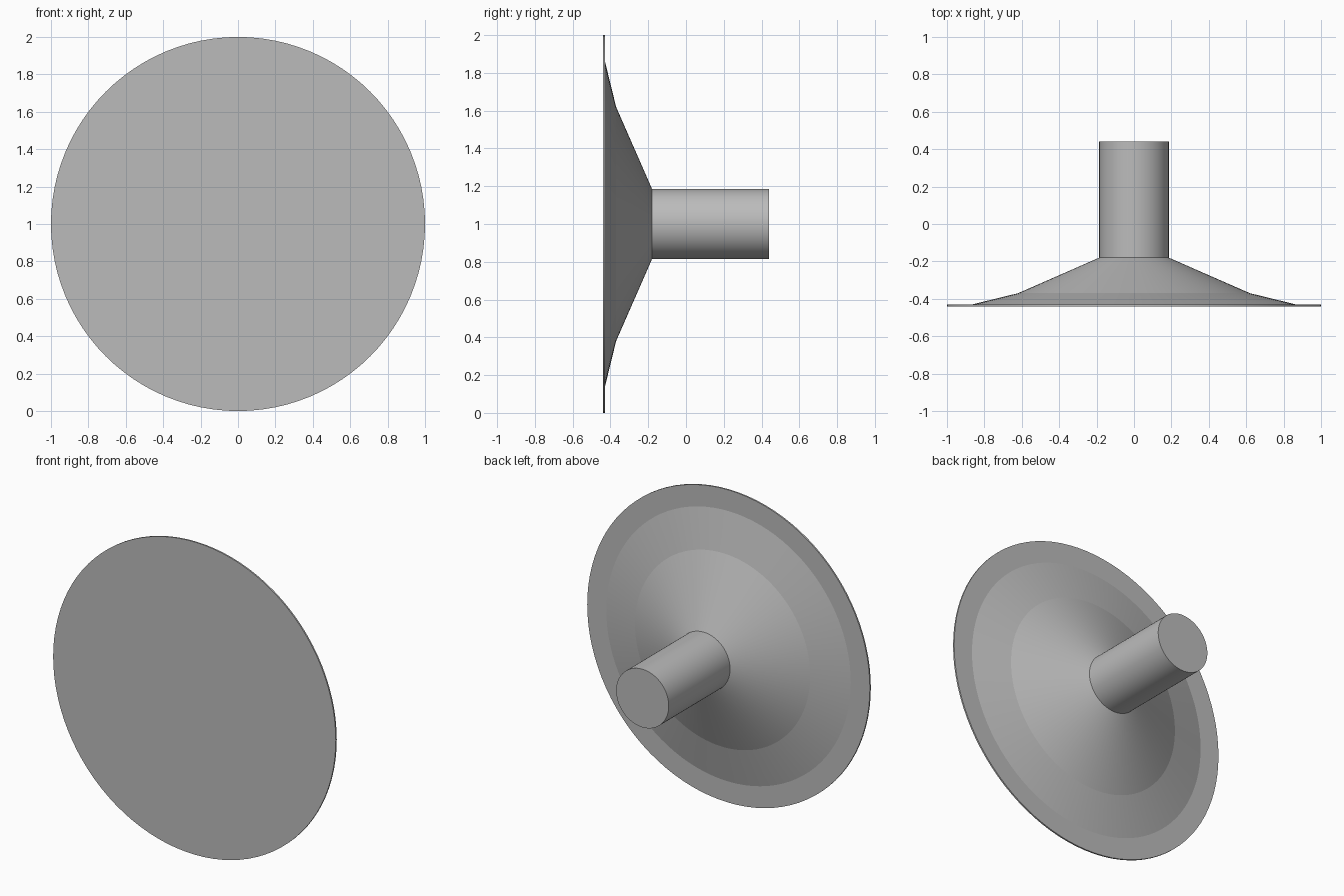
import bpy, bmesh, math
from mathutils import Matrix, Vector

if "Cube" in bpy.data.objects:
    bpy.data.objects.remove(bpy.data.objects["Cube"], do_unlink=True)

SEGMENTS = 96

grey = bpy.data.materials.new("plain grey")
grey.use_nodes = True
colour = (0.5, 0.5, 0.5, 1)
grey.diffuse_color = colour
grey.node_tree.nodes["Principled BSDF"].inputs["Base Color"].default_value = colour


def lathe(name, profile):
    """Revolve (radius, y) points around the y axis through z = 1."""
    bm = bmesh.new()
    verts = [bm.verts.new((r, y, 0)) for r, y in profile]
    edges = [bm.edges.new(pair) for pair in zip(verts, verts[1:])]
    bmesh.ops.spin(bm, geom=verts + edges, cent=(0, 0, 0), axis=(0, 1, 0),
                   angle=math.tau, steps=SEGMENTS, use_merge=True)
    bmesh.ops.remove_doubles(bm, verts=bm.verts, dist=1e-5)
    bmesh.ops.holes_fill(bm, edges=[e for e in bm.edges if e.is_boundary], sides=0)
    bmesh.ops.recalc_face_normals(bm, faces=bm.faces)
    mesh = bpy.data.meshes.new(name)
    bm.to_mesh(mesh)
    bm.free()
    mesh.materials.append(grey)
    obj = bpy.data.objects.new(name, mesh)
    obj.location.z = 1
    bpy.context.collection.objects.link(obj)
    bpy.ops.object.select_all(action='DESELECT')
    obj.select_set(True)
    bpy.context.view_layer.objects.active = obj
    bpy.ops.object.shade_smooth_by_angle(angle=math.radians(8))
    return obj


# Flat disc with a stepped cone behind it, running into the round stem
lathe("disc_and_stem", [(1, -0.44), (1, -0.43), (0.865, -0.43), (0.62, -0.37),
                        (0.186, -0.18), (0.186, 0.44)])
